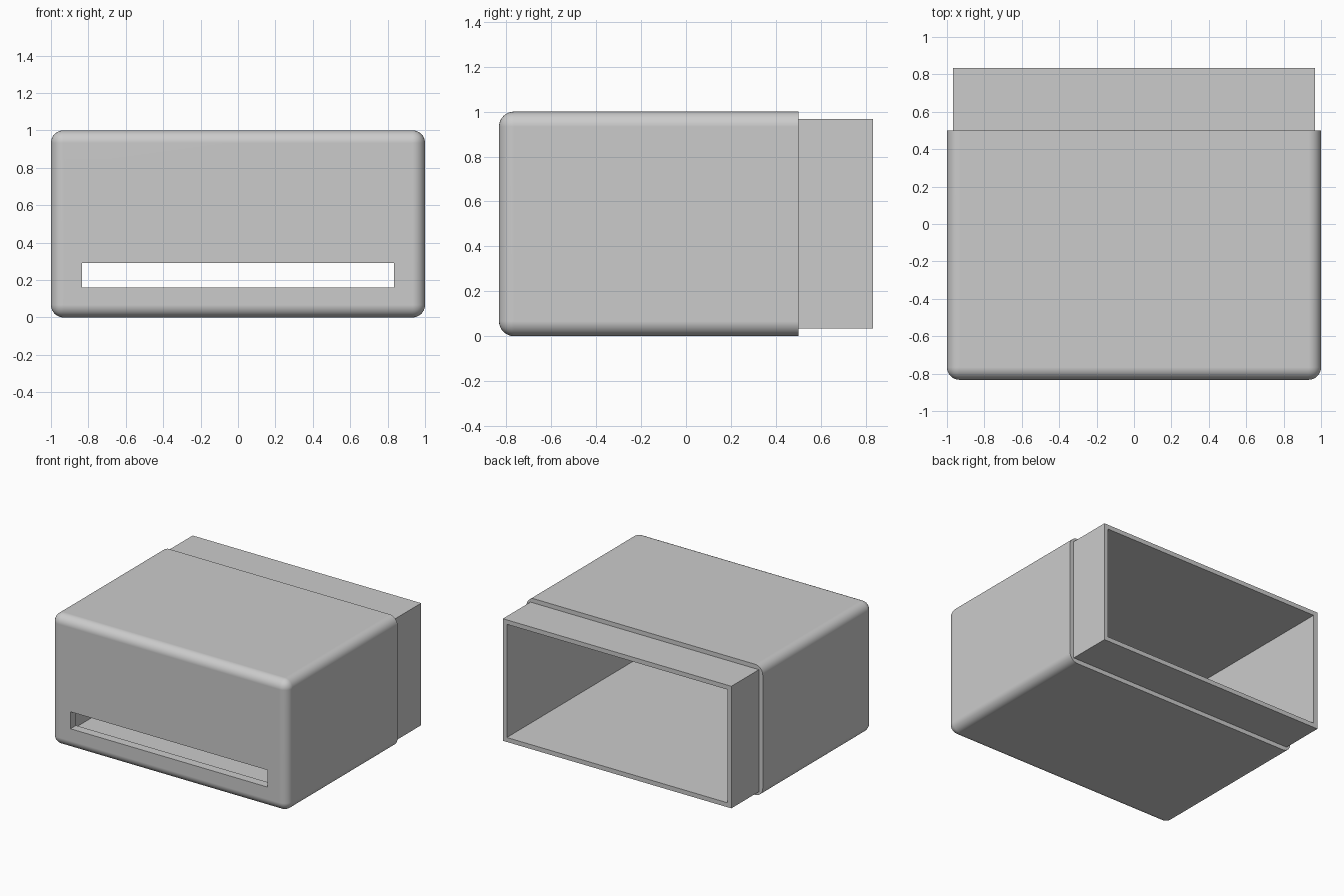
import bpy
import bmesh
from math import radians
from mathutils import Vector

cube = bpy.data.objects.get("Cube")
if cube:
    bpy.data.objects.remove(cube, do_unlink=True)

grey = bpy.data.materials.new("plain_grey")
grey.use_nodes = True
grey.diffuse_color = (0.6, 0.6, 0.6, 1)
grey.node_tree.nodes["Principled BSDF"].inputs["Base Color"].default_value = (0.6, 0.6, 0.6, 1)

FRONT, SHOULDER, BACK = -0.833, 0.5, 0.833
STEP, WALL, RADIUS = 0.033, 0.067, 0.067


def box(name, low, high, radius=0):
    """Box between two corners; a radius rounds every edge except the back rim."""
    low, high = Vector(low), Vector(high)
    bm = bmesh.new()
    bmesh.ops.create_cube(bm, size=1)
    for v in bm.verts:
        v.co = (low + high) / 2 + v.co * (high - low)
    if radius:
        edges = [e for e in bm.edges if min(v.co.y for v in e.verts) < high.y - 0.01]
        bmesh.ops.bevel(bm, geom=edges, offset=radius, segments=8,
                        profile=0.5, affect='EDGES', clamp_overlap=True)
    mesh = bpy.data.meshes.new(name)
    bm.to_mesh(mesh)
    bm.free()
    mesh.materials.append(grey)
    obj = bpy.data.objects.new(name, mesh)
    bpy.context.collection.objects.link(obj)
    return obj


def combine(target, other, operation):
    """Apply a boolean and discard the helper."""
    mod = target.modifiers.new(operation.title(), 'BOOLEAN')
    mod.operation, mod.object, mod.solver = operation, other, 'EXACT'
    bpy.ops.object.modifier_apply(modifier=mod.name)
    bpy.data.objects.remove(other, do_unlink=True)


# Rounded outer housing
housing = box("housing", (-1, FRONT, 0), (1, SHOULDER, 1), RADIUS)
bpy.ops.object.select_all(action='DESELECT')
bpy.context.view_layer.objects.active = housing
housing.select_set(True)

# Square-cornered sleeve stepping out of the back
combine(housing, box("sleeve", (STEP - 1, 0, STEP), (1 - STEP, BACK, 1 - STEP)), 'UNION')

# Hollow interior, open at the back
combine(housing, box("cavity", (WALL - 1, FRONT + WALL, WALL), (1 - WALL, 1, 1 - WALL)), 'DIFFERENCE')

# Wide slot through the front wall
combine(housing, box("slot", (-0.835, -1, 0.16), (0.835, -0.7, 0.29)), 'DIFFERENCE')

# Smooth rounded edges, flat panels
bpy.ops.object.shade_smooth_by_angle(angle=radians(30))
normals = housing.modifiers.new("Flat panels", 'WEIGHTED_NORMAL')
normals.keep_sharp = True
